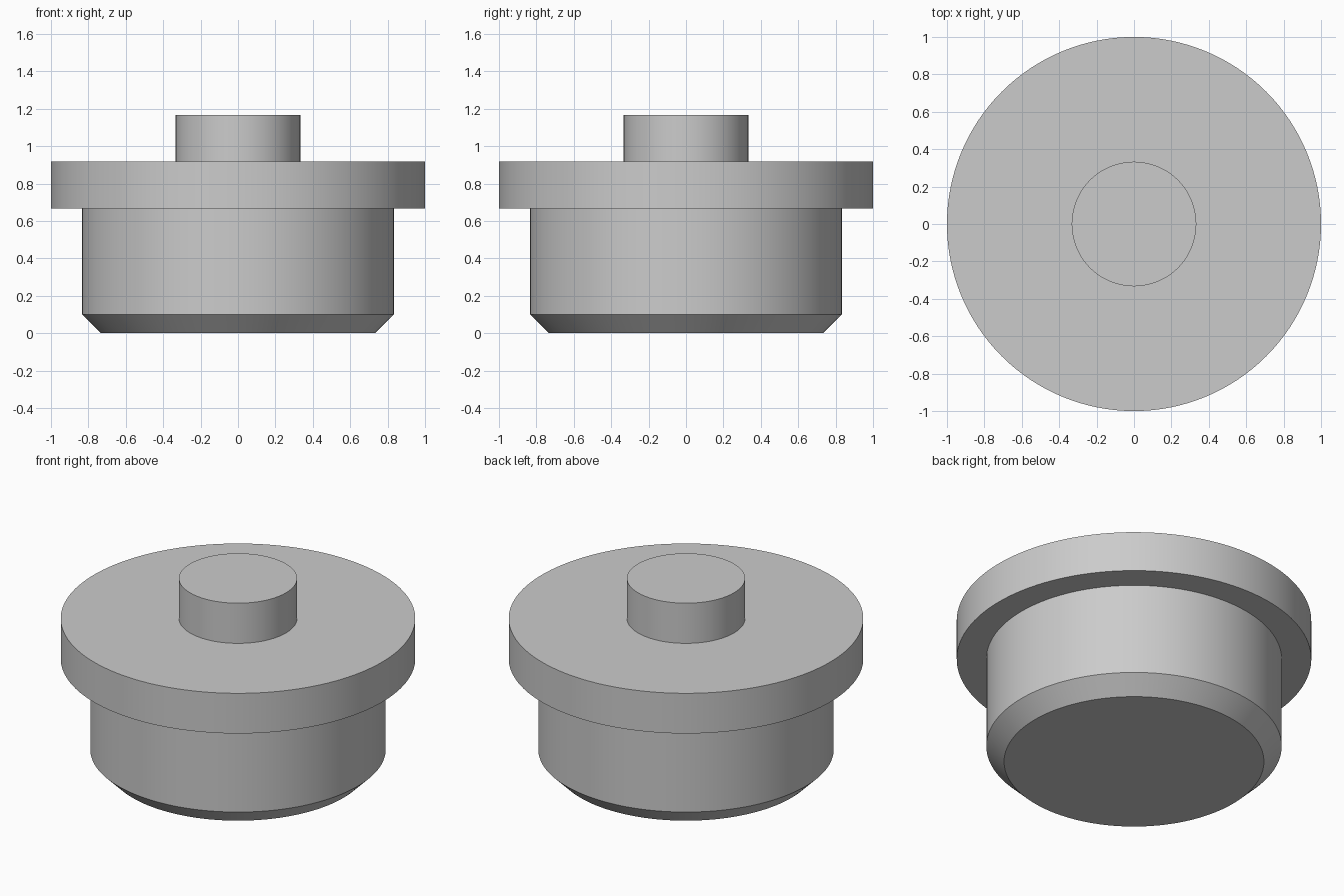
import bpy
import bmesh
from math import cos, sin, tau, radians

SEGMENTS = 128

if "Cube" in bpy.data.objects:
    bpy.data.objects.remove(bpy.data.objects["Cube"], do_unlink=True)

# Single plain grey
grey = bpy.data.materials.new("plain grey")
grey.use_nodes = True
colour = (0.6, 0.6, 0.6, 1)
grey.diffuse_color = colour
grey.node_tree.nodes["Principled BSDF"].inputs["Base Color"].default_value = colour


def lathe(name, profile, material):
    """Turn a (radius, height) profile into a closed solid with flat end caps."""
    bm = bmesh.new()
    angles = [tau * i / SEGMENTS for i in range(SEGMENTS)]
    rings = [[bm.verts.new((r * cos(a), r * sin(a), z)) for a in angles]
             for r, z in profile]
    for low, high in zip(rings, rings[1:]):
        for i in range(SEGMENTS):
            j = (i + 1) % SEGMENTS
            bm.faces.new((low[i], low[j], high[j], high[i]))
    bm.faces.new(rings[0][::-1])
    bm.faces.new(rings[-1])
    bmesh.ops.recalc_face_normals(bm, faces=bm.faces)

    mesh = bpy.data.meshes.new(name)
    bm.to_mesh(mesh)
    bm.free()
    mesh.materials.append(material)
    obj = bpy.data.objects.new(name, mesh)
    bpy.context.collection.objects.link(obj)

    bpy.ops.object.select_all(action="DESELECT")
    obj.select_set(True)
    bpy.context.view_layer.objects.active = obj
    bpy.ops.object.shade_smooth_by_angle(angle=radians(30))
    return obj


# Chamfered plug, wide flange and top knob turned as one solid
plug = [(0.733, 0), (0.833, 0.1), (0.833, 0.667)]
flange = [(1, 0.667), (1, 0.917)]
knob = [(0.333, 0.917), (0.333, 1.167)]
lathe("flanged_plug", plug + flange + knob, grey)
